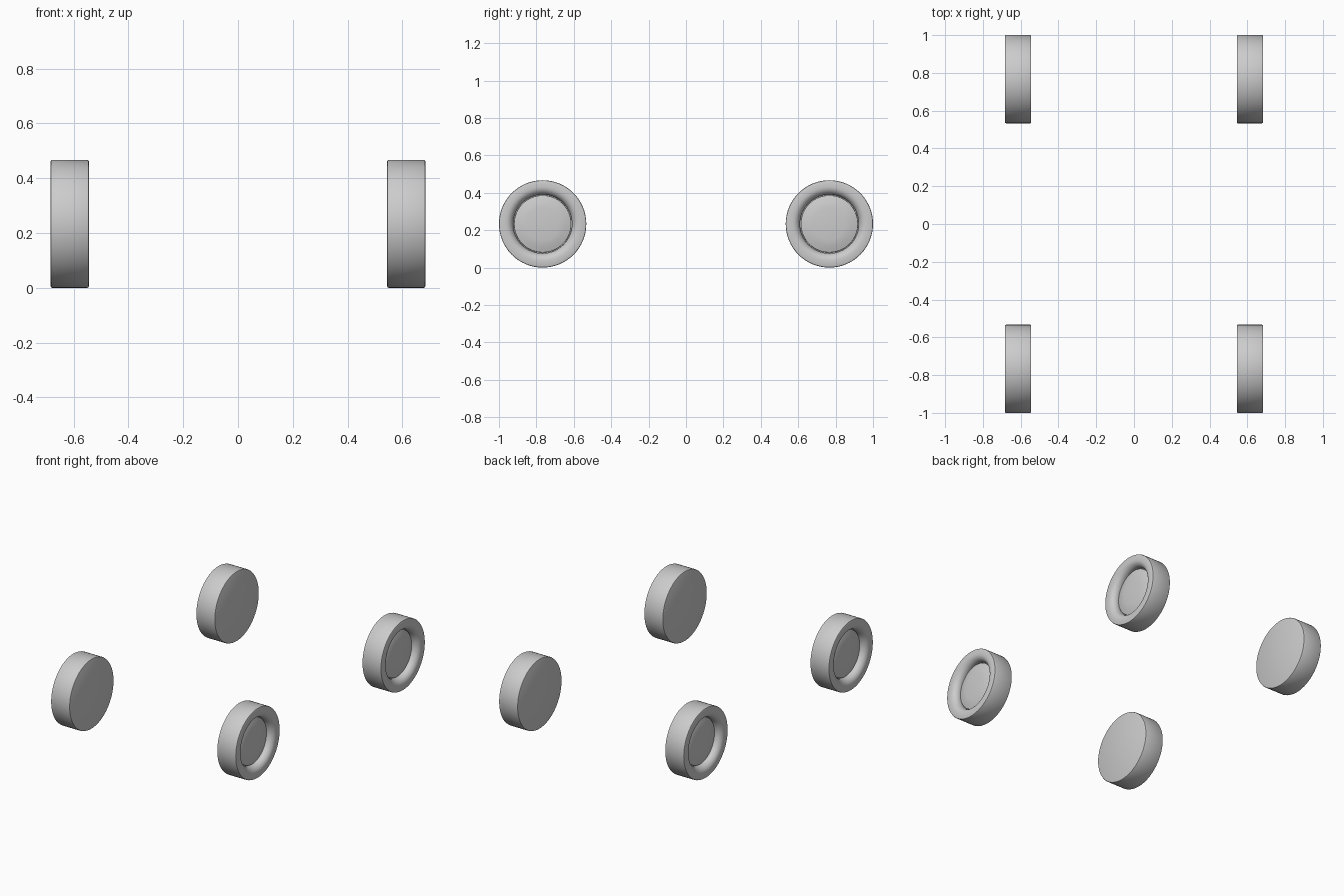
import bpy
import bmesh
import math
from mathutils import Matrix, Vector

cube = bpy.data.objects.get("Cube")
if cube:
    bpy.data.objects.remove(cube)

RADIUS = 0.2335
INNER_X, OUTER_X = 0.544, 0.684
AXLE_Y = 1 - RADIUS
SEGMENTS = 64


def lathe(name, profile, side, y):
    """Spin (radius, x) points round the axle; side mirrors the wheel."""
    bm = bmesh.new()
    verts = [bm.verts.new((x, 0, r)) for r, x in profile]
    edges = [bm.edges.new(pair) for pair in zip(verts, verts[1:])]
    bmesh.ops.spin(bm, geom=verts + edges, cent=(0, 0, 0), axis=(1, 0, 0),
                   angle=math.tau, steps=SEGMENTS)
    bmesh.ops.remove_doubles(bm, verts=bm.verts, dist=1e-5)
    bmesh.ops.recalc_face_normals(bm, faces=bm.faces)

    # Each part's outer face must point away from the car's middle
    outer = max(bm.faces, key=lambda f: f.calc_center_median().x)
    if outer.normal.x < 0:
        bmesh.ops.reverse_faces(bm, faces=bm.faces)
    if side < 0:
        bm.transform(Matrix.Scale(-1, 4, Vector((1, 0, 0))))
        bmesh.ops.reverse_faces(bm, faces=bm.faces)

    mesh = bpy.data.meshes.new(name)
    bm.to_mesh(mesh)
    bm.free()
    obj = bpy.data.objects.new(name, mesh)
    obj.location = (0, y, RADIUS)
    bpy.context.collection.objects.link(obj)
    bpy.ops.object.select_all(action='DESELECT')
    obj.select_set(True)
    bpy.context.view_layer.objects.active = obj
    bpy.ops.object.shade_smooth_by_angle(angle=math.radians(35))


# Tyre: closed inner face, softened tread edges, lip rolling into the recess
EDGE = 0.006
LIP, WELL, DEPTH = 0.198, 0.157, 0.042
tyre = [(0, INNER_X), (RADIUS - EDGE, INNER_X),
        (RADIUS - EDGE * 0.3, INNER_X + EDGE * 0.3), (RADIUS, INNER_X + EDGE),
        (RADIUS, OUTER_X - EDGE),
        (RADIUS - EDGE * 0.3, OUTER_X - EDGE * 0.3), (RADIUS - EDGE, OUTER_X)]
for i in range(9):
    a = i / 8 * math.pi / 2
    tyre.append((LIP - (LIP - WELL) * math.sin(a),
                 OUTER_X - DEPTH * (1 - math.cos(a))))
tyre.append((WELL, OUTER_X - 0.055))

# Hub: shallow raised cap with a flat centre, set inside the recess
hub = [(WELL, OUTER_X - 0.054), (0.153, OUTER_X - 0.054),
       (0.152, OUTER_X - 0.043), (0.12, OUTER_X - 0.033),
       (0.087, OUTER_X - 0.028), (0, OUTER_X - 0.028)]

for end, y in (("front", -AXLE_Y), ("rear", AXLE_Y)):
    for hand, side in (("left", 1), ("right", -1)):
        lathe(f"{end}_{hand}_tyre", tyre, side, y)
        lathe(f"{end}_{hand}_hub", hub, side, y)
